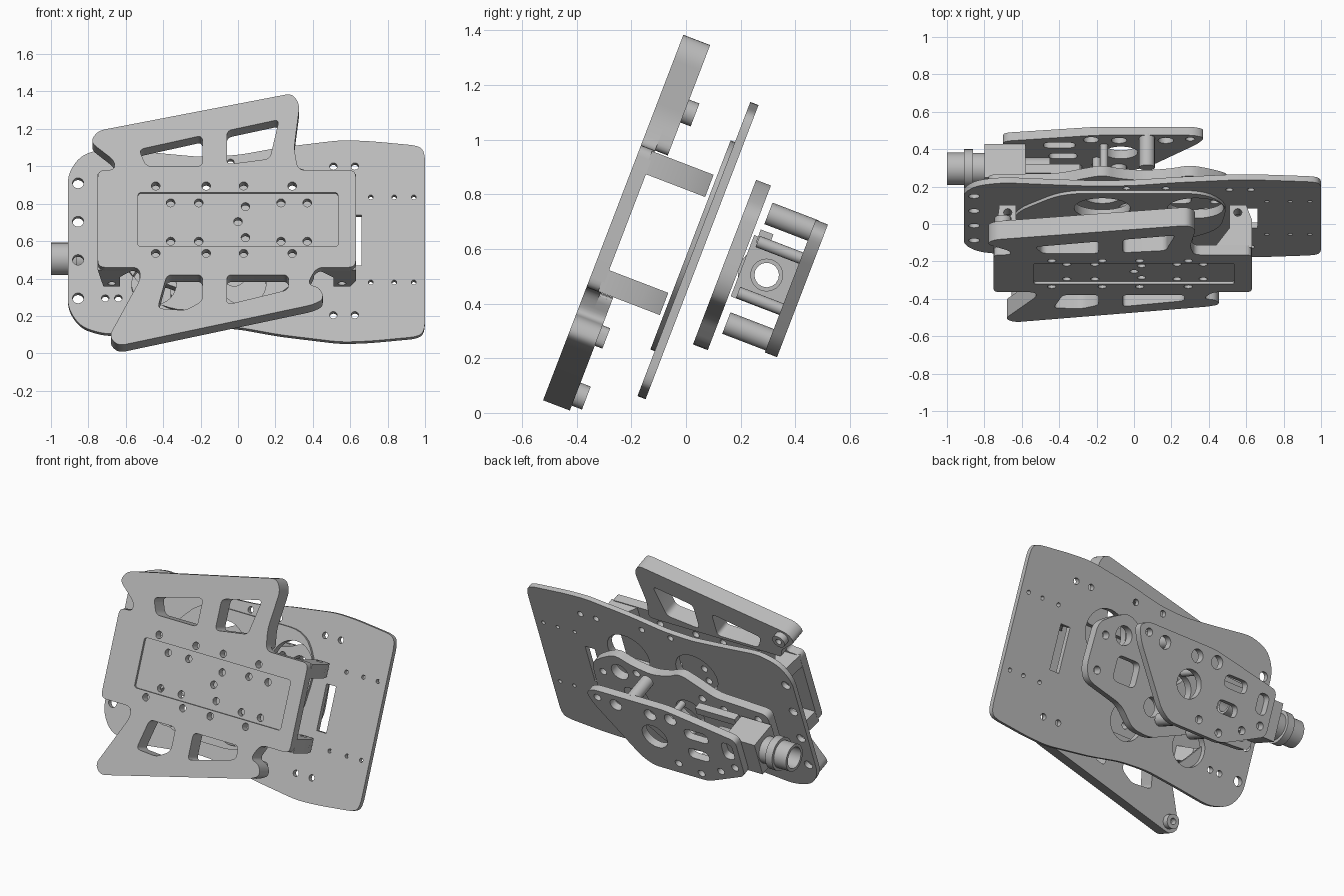
import bpy, bmesh, math
from mathutils import Matrix, Vector

cube = bpy.data.objects.get("Cube")
if cube:
    bpy.data.objects.remove(cube, do_unlink=True)

metal = bpy.data.materials.new("light_grey_metal")
metal.use_nodes = True
GREY = (.5, .5, .5, 1)
metal.diffuse_color = GREY
metal.node_tree.nodes["Principled BSDF"].inputs["Base Color"].default_value = GREY

# Working frame: x across, y up the tilted plates, z toward the front
TILT = math.radians(69)
FLAT = Matrix.Rotation(TILT, 4, 'X')
ALONG_SLOPE = FLAT @ Matrix.Rotation(-math.pi / 2, 4, 'X')
ALONG_X = FLAT @ Matrix(((0, 0, 1, 0), (1, 0, 0, 0), (0, 1, 0, 0), (0, 0, 0, 1)))
RISE, LEAN = math.sin(TILT), math.cos(TILT)


def on_face(points, depth):
    """Turn upright heights into distances up a tilted face."""
    return [(p[0], (p[1] + LEAN * depth) / RISE, *p[2:]) for p in points]


def rounded(points, radius, steps=5):
    """Round every corner of a polygon."""
    result = []
    count = len(points)
    for i, point in enumerate(points):
        corner = Vector(point)
        before = Vector(points[i - 1]) - corner
        after = Vector(points[(i + 1) % count]) - corner
        a = corner + before.normalized() * min(radius, before.length * .45)
        b = corner + after.normalized() * min(radius, after.length * .45)
        for k in range(steps + 1):
            t = k / steps
            result.append(a * (1 - t) ** 2 + corner * 2 * t * (1 - t) + b * t * t)
    return result


def circle(x, y, radius):
    count = 32 if radius > .05 else 16
    turns = [math.tau * i / count for i in range(count)]
    return [(x + radius * math.cos(t), y + radius * math.sin(t)) for t in turns]


def box(x, y, width, height):
    w, h = width / 2, height / 2
    return [(x - w, y - h), (x + w, y - h), (x + w, y + h), (x - w, y + h)]


def prism(name, outline, start, end, holes=(), frame=FLAT):
    """Extrude an outline with any number of openings."""
    curve = bpy.data.curves.new(name, 'CURVE')
    curve.dimensions = '2D'
    curve.fill_mode = 'BOTH'
    curve.extrude = (end - start) / 2
    for loop in (outline, *holes):
        spline = curve.splines.new('POLY')
        spline.points.add(len(loop) - 1)
        spline.use_cyclic_u = True
        for point, co in zip(spline.points, loop):
            point.co = (co[0], co[1], 0, 1)
    source = bpy.data.objects.new(name + "_curve", curve)
    bpy.context.collection.objects.link(source)
    graph = bpy.context.evaluated_depsgraph_get()
    mesh = bpy.data.meshes.new_from_object(source.evaluated_get(graph))
    bpy.data.objects.remove(source, do_unlink=True)
    bm = bmesh.new()
    bm.from_mesh(mesh)
    bmesh.ops.remove_doubles(bm, verts=bm.verts, dist=.0001)
    bmesh.ops.recalc_face_normals(bm, faces=bm.faces)
    bmesh.ops.translate(bm, verts=bm.verts, vec=(0, 0, (start + end) / 2))
    bmesh.ops.transform(bm, verts=bm.verts, matrix=frame)
    bm.to_mesh(mesh)
    bm.free()
    mesh.materials.clear()
    mesh.materials.append(metal)
    obj = bpy.data.objects.new(name, mesh)
    bpy.context.collection.objects.link(obj)
    bpy.ops.object.select_all(action='DESELECT')
    obj.select_set(True)
    bpy.context.view_layer.objects.active = obj
    bpy.ops.object.shade_smooth_by_angle(angle=math.radians(30))
    return obj


def circles(spots, radius):
    return [circle(x, y, radius) for x, y in spots]


# Front frame: body with two slanted arms
FRONT = -.505
lower_arm = [(-.53, .46), (-.52, .4), (-.69, .09), (-.64, .04), (.4, .26),
             (.46, .29), (.44, .35), (.37, .37), (.42, .46)]
upper_arm = [(.32, .98), (.3, 1.1), (.33, 1.33), (.29, 1.39), (-.75, 1.19),
             (-.79, 1.13), (-.66, 1.03), (-.66, .98)]
body = [(-.75, .46), *lower_arm, (.63, .46), (.63, .98), *upper_arm, (-.75, .98)]
lower_windows = [[(-.38, .42), (-.43, .24), (-.28, .23), (-.19, .28), (-.19, .42)],
                 [(-.06, .42), (-.06, .26), (.27, .34), (.27, .42)]]
upper_windows = [[(-.53, 1.09), (-.49, 1), (-.19, 1), (-.19, 1.165)],
                 [(-.06, 1.19), (-.06, 1.01), (.17, 1.04), (.22, 1.25)]]


def front_shape(points, radius):
    return rounded(on_face(points, FRONT), radius)


low_cuts = [front_shape(w, .03) for w in lower_windows]
high_cuts = [front_shape(w, .03) for w in upper_windows]
rim_spots = [(x, z) for x in (-.44, -.17, .03, .29) for z in (.535, .895)]
pocket_spots = [(x, z) for x in (-.36, -.21, .23, .37) for z in (.605, .81)]
pocket_spots += [(.04, .79), (0, .71), (.04, .625)]
rim_holes = circles(on_face(rim_spots, FRONT), .023)
pocket_holes = circles(on_face(pocket_spots, FRONT), .023)
pocket = front_shape(box(0, .715, 1.07, .29), .02)
outline = front_shape(body, .04)
cuts = low_cuts + high_cuts + rim_holes
prism("front_frame_face", outline, .49, .505, cuts + [pocket])
prism("front_frame_back", outline, .45, .49, cuts + pocket_holes)
prism("lower_arm", front_shape(lower_arm, .04), .4, .45, low_cuts)
prism("upper_arm", front_shape(upper_arm, .04), .4, .45, high_cuts)

# Pivot bosses at the arm ends
for name, x, y in (("lower", -.61, -.08), ("upper", -.7, 1.03)):
    prism(name + "_arm_boss", circle(x, y, .045), .36, .4, [circle(x, y, .02)])
prism("lower_arm_pad", rounded(box(.38, .15, .08, .08), .03), .37, .4)

# Four brackets behind the body
right_bracket = [(.43, -.46), (.63, -.46), (.63, -.3), (.6, -.218), (.51, -.218), (.51, -.35)]
left_bracket = [(-.75, -.46), (-.56, -.46), (-.63, -.36), (-.63, -.218), (-.72, -.218)]
for side, shape, x in (("right", right_bracket, .555), ("left", left_bracket, -.675)):
    for level, low in (("lower", .3), ("upper", .763)):
        prism(f"{side}_{level}_bracket", shape, low, low + .087,
              [circle(x, -.26, .022)], ALONG_SLOPE)

# Large middle plate, waisted and symmetric top to bottom
MIDDLE = -.188
half = [(-.91, .36), (-.84, .46), (-.7, .5), (-.42, .47), (-.2, .45), (0, .46),
        (.22, .5), (.55, .54), (.7, .535), (.97, .51), (1, .47)]
edge = [(x, .6 + h) for x, h in half] + [(x, .6 - h) for x, h in reversed(half)]
ports = circles([(-.17, .77), (.33, .77)], .15) + circles([(-.45, .32), (.03, .32)], .12)
plate_cuts = circles(on_face([(-.855, z) for z in (.295, .5, .705, .91)], MIDDLE), .03)
plate_cuts += circles(on_face([(x, z) for x in (.51, .625) for z in (.205, 1)]
                              + [(-.71, .295), (-.64, .295), (-.04, 1.02), (.17, 1.02)],
                              MIDDLE), .02)
plate_cuts += circles(on_face([(x, z) for x in (.71, .835, .94) for z in (.38, .835)],
                              MIDDLE), .013)
slot = on_face(box(.625, .605, .07, .27), MIDDLE)
prism("middle_plate", rounded(on_face(edge, MIDDLE), .06), .156, .188,
      plate_cuts + ports + [slot])

# Thin cover on the middle plate
cover = [(-.64, .46), (-.4, .17), (.1, .17), (.46, .45), (.5, .8), (.38, .99),
         (-.38, .99), (-.64, .7)]
prism("port_cover", rounded(cover, .12), .188, .205, ports)

# Rear carrier: inner plate
inner = [(.5, .78), (.4, .85), (.3, .9), (.2, .85), (.05, .82), (-.08, .85), (-.17, .9),
         (-.27, .85), (-.4, .78), (-.78, .76), (-.78, .4), (-.4, .38), (-.25, .32),
         (-.06, .24), (.08, .25), (.2, .36), (.47, .42), (.51, .5)]
inner_cuts = circles([(.43, .72), (.43, .5), (.17, .79), (-.3, .74), (-.45, .7),
                      (-.7, .7), (-.7, .46), (-.55, .46)], .025)
inner_cuts += circles([(.3, .76), (-.02, .42)], .06) + [circle(-.17, .58, .1)]
inner_cuts.append(rounded(box(.22, .56, .17, .16), .04))
prism("inner_carrier_plate", rounded(inner, .05), .008, .066, inner_cuts)

# Rear carrier: outer plate
outer = [(.32, .83), (.38, .79), (.34, .7), (.08, .36), (0, .31), (-.4, .31), (-.7, .45),
         (-.7, .74), (-.2, .83)]
outer_cuts = circles([(.17, .75), (-.08, .75), (-.23, .76)], .042)
outer_cuts += circles([(.3, .77), (-.36, .36), (-.2, .39), (-.64, .5), (-.52, .43)], .025)
outer_cuts += [circle(-.07, .57, .09), rounded(box(-.4, .68, .17, .08), .04),
               rounded(box(-.38, .52, .15, .08), .04), rounded(box(-.62, .63, .08, .13), .04)]
prism("outer_carrier_plate", rounded(outer, .04), -.238, -.19, outer_cuts)

# Posts joining the carrier plates
for i, (x, y, radius) in enumerate([(.07, .79, .042), (-.08, .36, .042), (-.32, .36, .042),
                                    (-.16, .68, .022), (-.2, .48, .022)]):
    prism(f"carrier_post_{i}", circle(x, y, radius), -.2, -.02)

# Hollow drive tube, collar, housing and rod
CENTRE = (.577, -.095)
for name, radius, bore, start, end in (("drive_tube", .087, .068, -1, -.91),
                                       ("drive_collar", .105, .068, -.91, -.86),
                                       ("drive_neck", .085, .05, -.86, -.8)):
    prism(name, circle(*CENTRE, radius), start, end, [circle(*CENTRE, bore)], ALONG_X)
prism("drive_housing", box(*CENTRE, .24, .19), -.8, -.58, [circle(*CENTRE, .05)], ALONG_X)
prism("drive_sleeve", circle(*CENTRE, .06), -.58, -.45, [circle(*CENTRE, .045)], ALONG_X)
prism("drive_rail", box(.7, -.04, .05, .05), -.58, -.29, (), ALONG_X)
